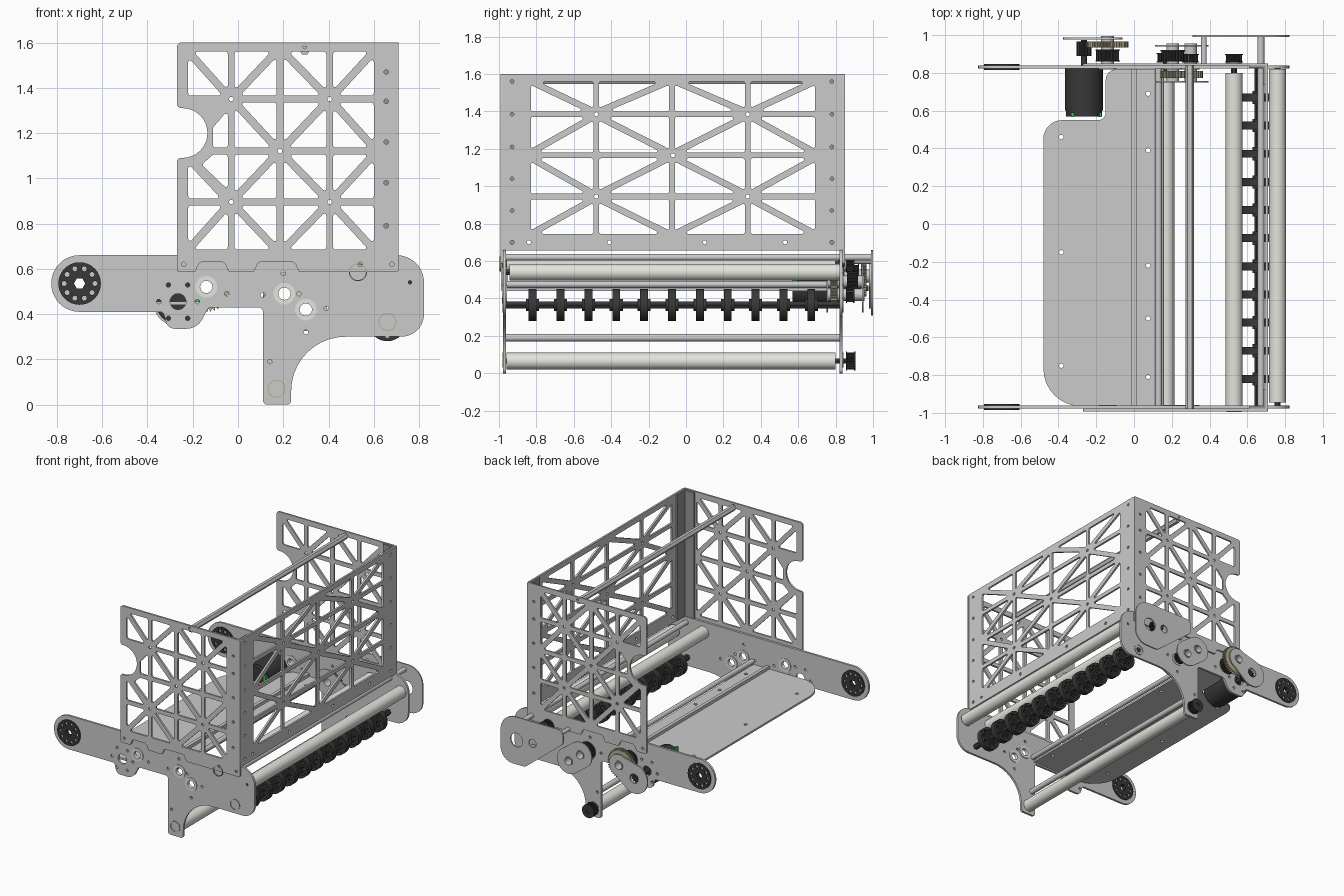
import bpy
from math import pi, cos, sin, sqrt, radians, tan
from mathutils import Vector

if "Cube" in bpy.data.objects:
    bpy.data.objects.remove(bpy.data.objects["Cube"])


def material(name, rgb):
    m = bpy.data.materials.new(name)
    m.diffuse_color = (*rgb, 1)
    m.use_nodes = True
    m.node_tree.nodes["Principled BSDF"].inputs["Base Color"].default_value = m.diffuse_color
    return m


DARK = material("dark", (0.04, 0.04, 0.04))
BRASS = material("brass", (0.50, 0.45, 0.30))
CREAM = material("cream", (0.78, 0.78, 0.73))
GREEN = material("green", (0.05, 0.6, 0.1))
CURVES = []


def circle(x, z, r, n=32):
    return [(x + r * cos(2 * pi * i / n), z + r * sin(2 * pi * i / n)) for i in range(n)]


def fillet(pts, steps=6):
    """Round each corner of [(x, z, radius)]."""
    out = []
    for i, (x, z, r) in enumerate(pts):
        p = Vector((x, z))
        if r == 0:
            out.append(p)
            continue
        a = (Vector(pts[i - 1][:2]) - p).normalized()
        b = (Vector(pts[(i + 1) % len(pts)][:2]) - p).normalized()
        half = a.angle(b) / 2
        c = p + (a + b).normalized() * r / sin(half)
        u, v = p + a * r / tan(half) - c, p + b * r / tan(half) - c
        w = pi - 2 * half
        out += [c + (u * sin(w * (1 - k / steps)) + v * sin(w * k / steps)) / sin(w) for k in range(steps + 1)]
    return out


def capsule(a, ra, b, rb, n=16):
    """Outline around two circles."""
    d = Vector(b) - Vector(a)
    t = Vector((1, 0)).angle_signed(d) * -1
    s = [t + pi / 2 + pi * i / n for i in range(n + 1)]
    return ([(a[0] + ra * cos(q), a[1] + ra * sin(q)) for q in s] +
            [(b[0] - rb * cos(q), b[1] - rb * sin(q)) for q in s])


def gear_outline(x, z, r, teeth, depth=0.012):
    pts = []
    for i in range(teeth * 4):
        q = 2 * pi * i / (teeth * 4)
        rr = r if i % 4 < 2 else r - depth
        pts.append((x + rr * cos(q), z + rr * sin(q)))
    return pts


def plate(name, outlines, lo, hi, mat=None, rot=(pi / 2, 0, 0), loc=None):
    """Extrude an outline with holes; by default in the xz plane from y=lo to y=hi."""
    cu = bpy.data.curves.new(name, 'CURVE')
    cu.dimensions, cu.fill_mode = '2D', 'BOTH'
    cu.extrude = (hi - lo) / 2
    for pts in outlines:
        sp = cu.splines.new('POLY')
        sp.points.add(len(pts) - 1)
        for q, p in zip(sp.points, pts):
            q.co = (p[0], p[1], 0, 1)
        sp.use_cyclic_u = True
    if mat:
        cu.materials.append(mat)
    ob = bpy.data.objects.new(name, cu)
    ob.rotation_euler = rot
    ob.location = loc or (0, (lo + hi) / 2, 0)
    bpy.context.collection.objects.link(ob)
    CURVES.append(ob)


def rod(name, x, z, y0, y1, r, mat=None, n=32, bore=0):
    plate(name, [circle(x, z, r, n)] + ([circle(x, z, bore)] if bore else []), y0, y1, mat)


def box(name, x0, x1, y0, y1, z0, z1, mat=None):
    plate(name, [[(x0, z0), (x1, z0), (x1, z1), (x0, z1)]], y0, y1, mat)


def truss(cols, rows, skip=(), d=0.017):
    """Triangular windows left between crossed bars."""
    out = []
    for i, (x0, x1) in enumerate(cols):
        for j, (z0, z1) in enumerate(rows):
            if (i, j) in skip:
                continue
            a, b = x1 - x0, z1 - z0
            k = 1 - d * sqrt(a * a + b * b) / (a * b)
            if (i + j) % 2 == 0:
                corners = [(x1, z0, -a, b), (x0, z1, a, -b)]
            else:
                corners = [(x0, z0, a, b), (x1, z1, -a, -b)]
            for cx, cz, dx, dz in corners:
                out.append(fillet([(cx, cz, .012), (cx + dx * k, cz, .008), (cx, cz + dz * k, .008)], 3))
    return out


# Upper side panels with truss windows and an edge notch
cols = [(-.22, -.045), (-.015, .17), (.2, .39), (.42, .6)]
rows = [(.685, .88), (.91, 1.105), (1.135, 1.335), (1.365, 1.56)]
notch = [(-.245 + .11 * sin(q), 1.2 - .11 * cos(q)) for q in [pi * i / 16 for i in range(17)]]
tabs = [(-.27, .585, .01), (-.19, .585, .01), (-.17, .63, .02), (-.06, .63, .02), (-.04, .585, .01),
        (.07, .585, .01), (.09, .63, .02), (.25, .63, .02), (.27, .585, .01), (.71, .585, .01),
        (.71, 1.6, .01), (-.27, 1.6, .02), (-.27, 1.31, .02)]
side = fillet(tabs + [(-.245, 1.31, 0)]) + notch[::-1][1:] + [(-.26, 1.09), (-.27, 1.08)]
windows = truss(cols, rows, {(0, 1), (0, 2)}) + [
    fillet([(-.22, .91, .012), (-.075, .91, .008), (-.22, 1.065, .008)], 3),
    fillet([(-.045, .95, .008), (-.045, 1.105, .012), (-.11, 1.105, .01), (-.16, 1.06, .01)], 3),
    fillet([(-.045, 1.135, .012), (-.045, 1.30, .008), (-.11, 1.225, .01), (-.11, 1.135, .01)], 3)]
small = [(.655, z) for z in (.79, .98, 1.16, 1.34, 1.47)] + [
    (-.03, 1.35), (.405, 1.35), (.185, 1.12), (-.03, .895), (.405, .895), (-.24, .62), (.54, .62), (.68, .62)]
holes = [circle(x, z, .01, 12) for x, z in small] + [circle(.295, 1.58, .008, 12)]
plate("front_side_panel", [side] + windows + holes, -.992, -.978)
plate("back_side_panel", [side] + windows + holes, .838, .85)

# Truss end panel closing the box
ecols = [(-.83, -.495), (-.465, -.09), (-.06, .315), (.345, .69)]
erows = [(.745, .93), (.96, 1.15), (1.18, 1.37), (1.40, 1.56)]
eholes = [circle(y, z, .01, 12) for y in (-.93, .78) for z in (.87, 1.04, 1.21, 1.385, 1.56)]
eholes += [circle(y, .70, .011, 12) for y in (-.93, -.84, -.41, .1, .53, .78)]
eholes += [circle(y, z, .011, 12) for y, z in ((-.48, 1.385), (.33, 1.385), (-.07, 1.165), (-.48, .945), (.33, .945))]
plate("end_panel", [[(-.978, .655), (.838, .655), (.838, 1.6), (-.978, 1.6)]] + truss(ecols, erows) + eholes,
      0, .014, rot=(pi / 2, 0, pi / 2), loc=(.702, 0, 0))

# Corner angles joining the panels
STEEL = material("steel", (0.3, 0.3, 0.3))
for tag, y0, y1, f0, f1 in (("front", -.978, -.966, -.966, -.875), ("back", .826, .838, .735, .826)):
    box(tag + "_angle_side", .61, .695, y0, y1, .66, 1.595, STEEL)
    box(tag + "_angle_end", .683, .695, f0, f1, .66, 1.595, STEEL)

# Lower side plates
base = fillet([(-.825, .66, .124), (.822, .66, .12), (.822, .30, .1), (.235, .30, .24), (.235, 0, .02), (.11, 0, .02),
               (.11, .43, .02), (-.13, .43, .02), (-.18, .335, .08), (-.31, .335, .04), (-.33, .41, .02),
               (-.825, .41, .124)], 10)
BEARINGS = [(-.14, .52), (.205, .49), (.3, .42)]
MOTOR = (-.265, .455)
bolt = [(.27, .49), (.39, .425), (.30, .32), (.2, .58), (.11, .485), (-.05, .49), (.76, .54), (.14, .19)]
bolt += [(MOTOR[0] + .085 * cos(i * pi / 3), MOTOR[1] + .085 * sin(i * pi / 3)) for i in range(6)]
cuts = [circle(x, z, .04) for x, z in BEARINGS] + [circle(x, z, .01, 12) for x, z in bolt]
cuts += [circle(*MOTOR, .035), circle(-.7, .535, .04)]
for tag, y0, y1, s in (("front", -.978, -.962, -1), ("back", .822, .838, 1)):
    plate(tag + "_lower_plate", [base] + cuts, y0, y1)
    for x, z in BEARINGS:
        rod(tag + "_bearing", x, z, y0 - .005, y1 + .005, .048, CREAM, bore=.027)
    for x, z in ((.53, .585), (.66, .365), (.17, .07)):
        outer = (y0 if s < 0 else y1) + (s * .014 if z > .5 else 0)
        rod(tag + "_bearing_ring", x, z, outer - .004, outer + .004, .04, BRASS, bore=.035)
    # Pivot hub at the arm tip
    slots = [circle(-.7 + .068 * cos(i * pi / 5), .535 + .068 * sin(i * pi / 5), .011, 12) for i in range(10)]
    plate(tag + "_pivot_hub", [circle(-.7, .535, .094), circle(-.7, .535, .025, 6)] + slots,
          y0 - .008, y1 + .008, DARK)

# Rollers with end shafts
for name, x, z, y0, y1 in (("inner_roller", .53, .585, -.96, .80), ("outer_roller", .76, .54, -.945, .82),
                           ("bottom_roller", .17, .065, -.96, .80)):
    rod(name, x, z, y0, y1, .045, CREAM)
    rod(name + "_shaft", x, z, -.975, .835 if x > .7 else .90, .016, DARK, 6)

# Flexible wheels on a hex shaft
rod("wheel_shaft", .66, .365, -.975, .84, .021, DARK, 6)
for i in range(11):
    y = -.82 + i * .149
    gaps = [circle(.66 + .055 * cos(k * pi / 4), .365 + .055 * sin(k * pi / 4), .015, 12) for k in range(8)]
    plate("flex_wheel", [circle(.66, .365, .085)] + gaps, y - .021, y + .021, DARK)
    rod("wheel_collar", .66, .365, y - .035, y + .035, .032, DARK)

# Cross bars
rod("top_bar", .295, 1.565, -.978, .838, .022, n=6)
rod("end_bar", .672, .62, -.97, .992, .018, n=16)
rod("lower_bar", .14, .19, -.965, .825, .02, n=16)
rod("middle_bar", .13, .475, -.965, .825, .018, n=16)

# Flat tray with a stiffening angle
tray = fillet([(-.48, -.965, .2), (-.48, .55, .1), (-.15, .55, .04), (-.15, .82, .06), (.12, .82, 0), (.12, -.965, 0)], 8)
tray_holes = [circle(.075, y, .012, 12) for y in (.69, .39, -.22, -.5, -.81)]
tray_holes += [circle(-.385, y, .012, 12) for y in (.46, -.15, -.75)]
plate("tray", [tray] + tray_holes, 0, .014, rot=(0, 0, 0), loc=(0, 0, .448))
box("tray_rib", -.012, .012, -.96, .82, .455, .478)

# Motor with pinion
rod("motor", *MOTOR, .60, .822, .1, DARK)
rod("motor_cap", *MOTOR, .57, .60, .096, DARK)
rod("motor_shaft", *MOTOR, .82, .975, .015, DARK, 16)
for x in (-.325, -.18):
    box("motor_terminal", x - .008, x + .008, .566, .59, .45, .552 if x < -.3 else .505, GREEN)
plate("pinion", [gear_outline(*MOTOR, .04, 12, .01)], .89, .965, DARK)


def pulley(name, x, z, y0, y1, r, bore=.015):
    plate(name, [gear_outline(x, z, r - .005, 18, .007), circle(x, z, bore)], y0, y1, DARK)
    for y in (y0, y1 - .006):
        rod(name + "_flange", x, z, y, y + .006, r, DARK, bore=bore)


# Drive gears and belt pulleys on the back, with hollow shafts
plate("drive_gear", [gear_outline(-.14, .52, .11, 40), circle(-.14, .52, .032)], .935, .965, BRASS)
pulley("drive_pulley", -.14, .52, .86, .925, .065, .028)
rod("drive_shaft", -.14, .52, .845, .995, .034, bore=.027)
plate("gearbox_plate", [capsule(MOTOR, .11, (-.14, .52), .08), circle(*MOTOR, .035), circle(-.14, .52, .033)], .978, .988)
for x, z in BEARINGS[1:]:
    plate("transfer_gear", [gear_outline(x, z, .064, 24, .008), circle(x, z, .031)], .772, .81, BRASS)
    rod("transfer_shaft", x, z, .75, .955, .033, bore=.027)
pulley("transfer_pulley", *BEARINGS[1], .86, .92, .065, .028)
pulley("small_pulley", *BEARINGS[2], .855, .90, .045, .028)
pulley("inner_roller_pulley", .53, .585, .855, .90, .047)
pulley("bottom_roller_pulley", .17, .065, .855, .905, .05)
for y in (.75, .94):
    plate("transfer_plate", [capsule(BEARINGS[1], .095, BEARINGS[2], .095)] +
          [circle(x, z, .032) for x, z in BEARINGS[1:]], y, y + .008)

# Guard over the drive
guard = fillet([(.31, .66, .04), (.822, .66, .12), (.822, .31, .1), (.62, .31, .06), (.31, .56, .03)])
plate("drive_guard", [guard, circle(.69, .49, .05), circle(.56, .50, .03)], .99, 1.0)
rod("guard_post", .37, .60, .838, .99, .015, n=16)

# Turn everything into meshes and smooth the round faces
bpy.ops.object.select_all(action='DESELECT')
for ob in CURVES:
    ob.select_set(True)
bpy.context.view_layer.objects.active = CURVES[0]
bpy.ops.object.convert(target='MESH')
bpy.ops.object.shade_smooth_by_angle(angle=radians(30))
